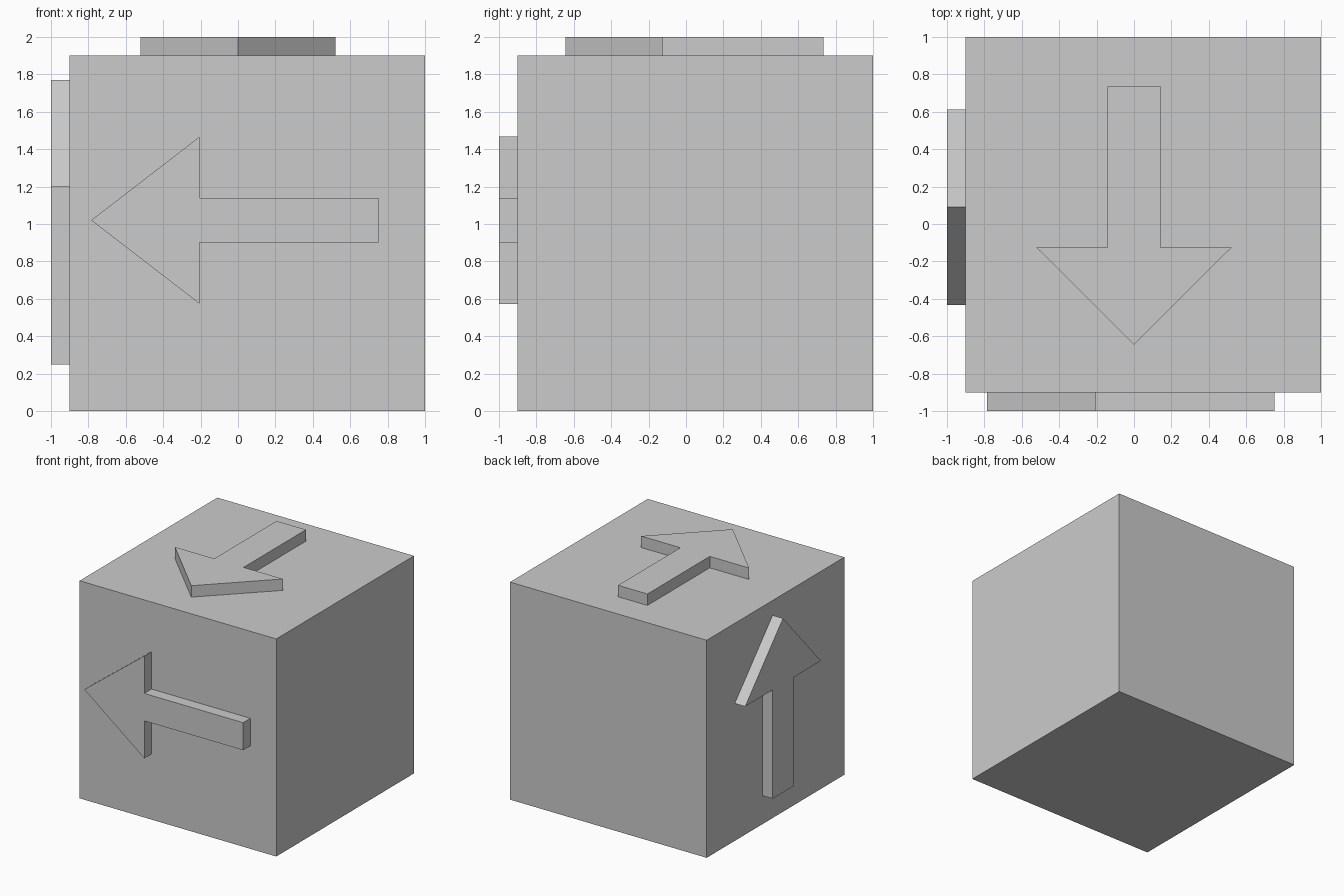
import bpy
import bmesh
from mathutils import Matrix, Vector

default = bpy.data.objects.get("Cube")
if default:
    bpy.data.objects.remove(default, do_unlink=True)

# Single plain grey
grey = bpy.data.materials.new("light_grey")
grey.use_nodes = True
colour = (0.6, 0.6, 0.6, 1)
grey.diffuse_color = colour
grey.node_tree.nodes["Principled BSDF"].inputs["Base Color"].default_value = colour

SIZE = 1.9    # cube edge
DEPTH = 0.1   # arrow thickness


def add_object(name, bm):
    bmesh.ops.recalc_face_normals(bm, faces=bm.faces)
    mesh = bpy.data.meshes.new(name)
    bm.to_mesh(mesh)
    bm.free()
    mesh.materials.append(grey)
    obj = bpy.data.objects.new(name, mesh)
    bpy.context.collection.objects.link(obj)
    return obj


def arrow(name, tip, forward, normal, head_len, length, head_half, shaft_half):
    """Raised arrow: tip lies on the cube face, pointing forward."""
    tip, forward, normal = Vector(tip), Vector(forward), Vector(normal)
    side = normal.cross(forward)
    half = [(0, 0), (head_len, head_half), (head_len, shaft_half), (length, shaft_half)]
    outline = half + [(back, -w) for back, w in reversed(half[1:])]
    bm = bmesh.new()
    face = bm.faces.new([bm.verts.new(tip - forward * back + side * w)
                         for back, w in outline])
    solid = bmesh.ops.extrude_face_region(bm, geom=[face], use_keep_orig=True)
    verts = [v for v in solid["geom"] if isinstance(v, bmesh.types.BMVert)]
    bmesh.ops.translate(bm, verts=verts, vec=normal * DEPTH)
    return add_object(name, bm)


# Main block
bm = bmesh.new()
bmesh.ops.create_cube(bm, size=SIZE, matrix=Matrix.Translation((0.05, 0.05, SIZE / 2)))
add_object("cube_block", bm)

# Arrows on the top, front and right faces
arrow("top_arrow", (0, -0.645, SIZE), (0, -1, 0), (0, 0, 1), 0.52, 1.38, 0.522, 0.142)
arrow("front_arrow", (-0.785, -0.9, 1.02), (-1, 0, 0), (0, -1, 0), 0.58, 1.535, 0.447, 0.12)
arrow("right_arrow", (-0.9, 0.09, 1.77), (0, 0, 1), (-1, 0, 0), 0.57, 1.52, 0.522, 0.142)
